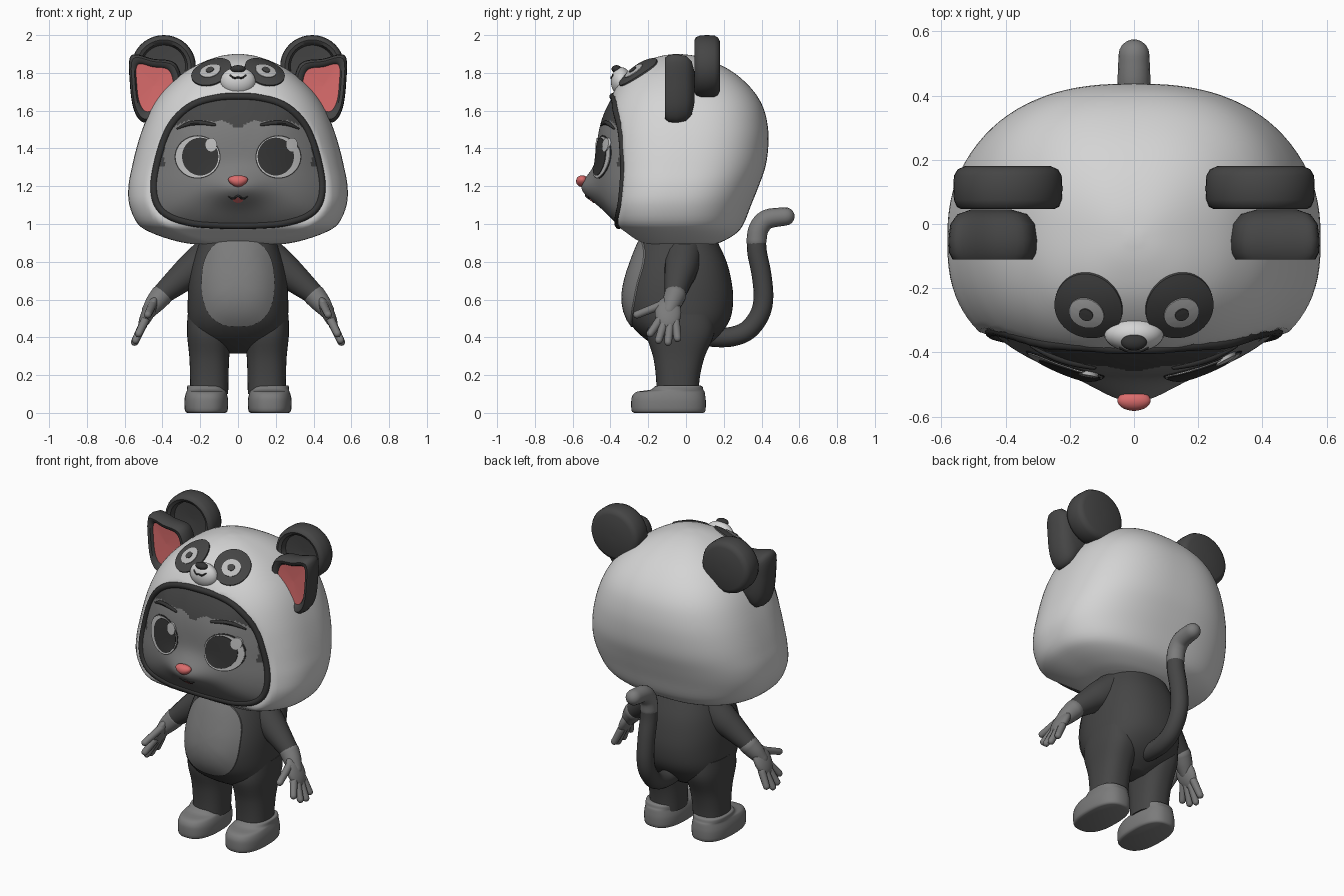
import bpy, bmesh, math
from mathutils import Vector, Matrix
from mathutils.bvhtree import BVHTree

if "Cube" in bpy.data.objects:
    bpy.data.objects.remove(bpy.data.objects["Cube"])


def material(name, r, g, b):
    m = bpy.data.materials.new(name)
    m.diffuse_color = (r, g, b, 1)
    m.use_nodes = True
    m.node_tree.nodes["Principled BSDF"].inputs["Base Color"].default_value = m.diffuse_color
    return m


WHITE = material("hood white", .66, .66, .66)
DARK = material("dark fur", .06, .06, .06)
GREY = material("grey fur", .2, .2, .2)
PINK = material("pink", .7, .15, .15)
EYE = material("eye white", .5, .5, .5)
BLACK = material("soft black", .035, .035, .035)


def spline(pts, sub, closed=False):
    n, out = len(pts), []
    for i in range(n if closed else n - 1):
        p = [pts[(i + k) % n] if closed else pts[min(max(i + k, 0), n - 1)] for k in (-1, 0, 1, 2)]
        for j in range(sub):
            t = j / sub
            out.append(tuple(.5 * (2 * b + (c - a) * t + (2 * a - 5 * b + 4 * c - d) * t * t
                                   + (3 * b - a - 3 * c + d) * t ** 3) for a, b, c, d in zip(*p)))
    return out if closed else out + [pts[-1]]


def finish(name, bm, mats, mirror):
    me = bpy.data.meshes.new(name)
    bm.to_mesh(me)
    bm.free()
    for m in mats:
        me.materials.append(m)
    ob = bpy.data.objects.new(name, me)
    bpy.context.collection.objects.link(ob)
    if mirror:
        ob.modifiers.new("Mirror", "MIRROR")
    return ob


def skin(name, rings, mats, mirror=False, loop=False, caps=(True, True), facing=None):
    """Bridge equal-sized rings of points into one surface."""
    bm = bmesh.new()
    vs = [[bm.verts.new(p) for p in r] for r in rings]
    n = len(vs[0])
    for a, b in zip(vs, vs[1:] + ([vs[0]] if loop else [])):
        for k in range(n):
            bm.faces.new((a[k], a[(k + 1) % n], b[(k + 1) % n], b[k]))
    if not loop:
        if caps[0]:
            bm.faces.new(vs[0])
        if caps[1]:
            bm.faces.new(vs[-1])
    bmesh.ops.recalc_face_normals(bm, faces=bm.faces)
    if facing is not None:
        bm.normal_update()
        if sum(f.normal.dot(facing) * f.calc_area() for f in bm.faces) < 0:
            bmesh.ops.reverse_faces(bm, faces=bm.faces)
    return finish(name, bm, mats, mirror)


def loft(name, rows, power, mat, cx=0, mirror=False, sub=4, seg=48):
    """Rows: z, half width, front y, back y, front limit."""
    rings = []
    for z, hw, yf, yb, lim in spline(rows, sub):
        ring = []
        for k in range(seg):
            a = 2 * math.pi * k / seg
            c, s = math.cos(a), math.sin(a)
            x = cx + hw * math.copysign(abs(c) ** (2 / power), c)
            y = (yf + yb) / 2 + (yb - yf) / 2 * math.copysign(abs(s) ** (2 / power), s)
            ring.append((x, max(y, lim), z))
        rings.append(ring)
    return skin(name, rings, [mat], mirror)


def tube(name, pts, mat, ref=(0, 1, 0), mirror=False, closed=False, sub=5, seg=16):
    """Points: x, y, z, radius; open ends are rounded."""
    path = spline(pts, sub, closed)
    P, R, ref, n = [Vector(p[:3]) for p in path], [p[3] for p in path], Vector(ref), len(path)
    stations = []
    for i in range(n):
        t = P[(i + 1) % n] - P[i - 1] if closed else P[min(i + 1, n - 1)] - P[max(i - 1, 0)]
        stations.append((P[i], t.normalized(), R[i]))
    if not closed:
        angs = [math.radians(a) for a in (20, 40, 60, 80)]
        p, t, r = stations[0]
        head = [(p - t * r * math.sin(a), t, r * math.cos(a)) for a in reversed(angs)]
        p, t, r = stations[-1]
        stations = head + stations + [(p + t * r * math.sin(a), t, r * math.cos(a)) for a in angs]
    rings = []
    for p, t, r in stations:
        u = t.cross(ref).normalized()
        v = t.cross(u)
        rings.append([p + r * (u * math.cos(a) + v * math.sin(a))
                      for a in (2 * math.pi * k / seg for k in range(seg))])
    return skin(name, rings, [mat], mirror, loop=closed)


def ball(name, c, r, mat, tilt=0, taper=0, mirror=False):
    bm = bmesh.new()
    bmesh.ops.create_uvsphere(bm, u_segments=28, v_segments=18, radius=1)
    for v in bm.verts:
        v.co.x *= 1 + taper * v.co.z
    bm.transform(Matrix.Translation(c) @ Matrix.Rotation(tilt, 4, 'Y') @ Matrix.Diagonal((*r, 1)))
    return finish(name, bm, [mat], mirror)


def tree(ob):
    return BVHTree.FromPolygons([v.co for v in ob.data.vertices], [p.vertices for p in ob.data.polygons])


def project(bvh, p, d):
    hit = bvh.ray_cast(p - d * .5, d)[0]
    return hit if hit is not None else p


def plate(name, bvh, c, d, size, mat, off=.006, power=2, turn=0, mirror=False):
    """Thin oval that hugs a surface."""
    c, d = Vector(c), Vector(d).normalized()
    u = d.cross(Vector((0, 0, 1))).normalized()
    v = u.cross(d)
    rings = []
    for t, o in ((1, -.003), (1, off), (.85, off), (.65, off), (.45, off), (.25, off), (.06, off)):
        ring = []
        for k in range(48):
            a = 2 * math.pi * k / 48
            x, y = (math.copysign(abs(q) ** (2 / power), q) * s * t
                    for q, s in zip((math.cos(a), math.sin(a)), size))
            x, y = x * math.cos(turn) - y * math.sin(turn), x * math.sin(turn) + y * math.cos(turn)
            ring.append(project(bvh, c + u * x + v * y, d) - d * o)
        rings.append(ring)
    return skin(name, rings, [mat], mirror, caps=(False, True), facing=-d)


def stroke(name, bvh, pts, mat, mirror=False):
    """Painted line from x, z, radius points seen from the front."""
    pts = [(*project(bvh, Vector((x, -.45, z)), FRONT), r) for x, z, r in spline(pts, 4)]
    return tube(name, pts, mat, mirror=mirror, sub=1, seg=8)


FRONT = Vector((0, 1, 0))

# hood
hood = loft("hood", [
    (.893, .24, -.2, .15, -.2), (.91, .33, -.27, .2, -.25), (.95, .45, -.36, .265, -.31),
    (1.0, .53, -.44, .305, -.36), (1.1, .575, -.47, .345, -.345), (1.2, .58, -.47, .385, -.335),
    (1.3, .562, -.47, .42, -.33), (1.4, .538, -.465, .435, -.335), (1.5, .507, -.455, .435, -.345),
    (1.6, .465, -.43, .415, -.37), (1.68, .415, -.395, .375, -.39), (1.75, .35, -.35, .315, -.5),
    (1.81, .275, -.295, .24, -.5), (1.86, .18, -.22, .145, -.5), (1.89, .09, -.13, .05, -.5),
    (1.9, .02, -.06, -.03, -.5)], 2.5, WHITE, seg=96)
hood_tree = tree(hood)

# hood opening rim
half = [(0, 1.675), (.12, 1.667), (.24, 1.63), (.33, 1.555), (.385, 1.46), (.425, 1.33), (.445, 1.2),
        (.425, 1.1), (.36, 1.04), (.24, 1.005), (.12, .995), (0, .992)]
outline = spline(half + [(-x, z) for x, z in half[-2:0:-1]], 5, True)
rim = [project(hood_tree, Vector((x, -.45, z)), FRONT) for x, z in outline]
tube("hood_rim", [(*p, .019) for p in rim], BLACK, closed=True, sub=1, seg=10)

# face with muzzle, dark forehead and temples
rings = []
for i in range(41):
    t = 1 - i / 41
    ring = []
    for p in rim:
        x, z = p.x * t, 1.3 + (p.z - 1.3) * t
        y = -.475 + (p.y + .475) * t ** 2.8
        ring.append((x, y - .085 * math.exp(-(x / .15) ** 2 - ((z - 1.19) / .09) ** 2), z))
    rings.append(ring)
face = skin("face", rings, [GREY, DARK], caps=(False, True), facing=-FRONT)
for p in face.data.polygons:
    x, z = abs(p.center.x), p.center.z
    if z > 1.545 - .04 * math.exp(-(x / .04) ** 2) - max(0, x - .28) * .6 or (x > .39 and z > 1.31):
        p.material_index = 1
face_tree = tree(face)

# eyes, brows, nose and mouth
for side, sx in (("left", -1), ("right", 1)):
    plate(side + "_eye_edge", face_tree, (sx * .214, -.45, 1.355), FRONT, (.122, .115), BLACK, .003)
    plate(side + "_eye", face_tree, (sx * .214, -.45, 1.355), FRONT, (.116, .109), EYE, .006)
    plate(side + "_pupil", face_tree, (sx * .2, -.45, 1.357), FRONT, (.096, .1), BLACK, .009)
    plate(side + "_eye_glint", face_tree, (sx * .214 + .072, -.45, 1.42), FRONT, (.03, .036), EYE, .012)
stroke("brow", face_tree, [(.32, 1.505, .005), (.26, 1.53, .012), (.19, 1.535, .012), (.125, 1.525, .008)],
       BLACK, True)
ball("nose", (0, -.55, 1.227), (.05, .032, .031), PINK, taper=.3)
stroke("mouth_line", face_tree, [(-.05, 1.145, .003), (-.025, 1.135, .006), (0, 1.15, .006),
                                 (.025, 1.135, .006), (.05, 1.145, .003)], BLACK)
plate("tongue", face_tree, (0, -.5, 1.126), FRONT, (.026, .014), PINK)

# animal face on the hood
slope = Vector((-.2, .62, -.75))
plate("hood_eye_patch", hood_tree, (.142, -.26, 1.81), slope, (.108, .12), DARK, .008, mirror=True)
plate("hood_eye", hood_tree, (.15, -.285, 1.82), slope, (.056, .056), EYE, .012, mirror=True)
plate("hood_pupil", hood_tree, (.15, -.285, 1.82), slope, (.022, .022), DARK, .016, mirror=True)
snout = ball("hood_snout", (0, -.343, 1.755), (.093, .055, .075), WHITE)
ball("hood_nose", (0, -.368, 1.82), (.04, .026, .021), BLACK)
stroke("hood_mouth", tree(snout), [(-.042, 1.788, .004), (-.02, 1.773, .005), (0, 1.776, .005),
                                   (.02, 1.773, .005), (.042, 1.788, .004)], BLACK)

# round hood ears, turned around the y axis
profile = [(.01, .18), (.13, .18), (.152, .17), (.163, .15), (.165, .11), (.163, .075), (.154, .053),
           (.14, .046), (.122, .055), (.112, .085), (.01, .095)]
skin("round_ear", [[(.393 + r * 1.03 * math.cos(a), y, 1.835 + r * math.sin(a))
                    for a in (2 * math.pi * k / 40 for k in range(40))] for r, y in profile], [DARK], True)

# pointed ears with pink inside
edge = spline([(.566, 1.892), (.45, 1.875), (.33, 1.85), (.3, 1.72), (.38, 1.6), (.49, 1.536),
               (.55, 1.6), (.573, 1.75)], 6, True)
steps = [(.045, .45), (.03, .78), (0, .95), (-.05, 1), (-.09, .98), (-.11, .9), (-.105, .77),
         (-.088, .7), (-.082, .02)]
ear = skin("pointed_ear", [[(.45 + (x - .45) * s, y, 1.73 + (z - 1.73) * s) for x, z in edge]
                           for y, s in steps], [DARK, PINK], True)
for p in ear.data.polygons:
    c = p.center
    if c.y < -.07 and all(ear.data.vertices[i].index >= 7 * len(edge) for i in p.vertices):
        p.material_index = 1

# torso and belly patch
body = loft("torso", [
    (.98, .17, -.2, .13, -1), (.9, .205, -.25, .17, -1), (.8, .24, -.29, .215, -1),
    (.7, .26, -.322, .24, -1), (.6, .266, -.335, .25, -1), (.5, .264, -.312, .235, -1),
    (.42, .245, -.25, .185, -1), (.36, .18, -.17, .12, -1), (.315, .06, -.08, .05, -1)], 2.3, DARK)
plate("belly_patch", tree(body), (0, -.3, .69), FRONT, (.193, .235), GREY, .008, 2.5)

# legs and feet
loft("leg", [(.1, .1, -.155, .065, -1), (.2, .102, -.16, .075, -1), (.3, .106, -.175, .1, -1),
             (.42, .118, -.21, .15, -1), (.52, .115, -.2, .15, -1)], 2.4, DARK, .152, True)
loft("foot", [(0, .1, -.275, .092, -1), (.012, .113, -.288, .103, -1), (.06, .116, -.29, .105, -1),
              (.09, .112, -.284, .102, -1), (.112, .105, -.26, .098, -1), (.122, .102, -.19, .092, -1),
              (.142, .1, -.162, .085, -1), (.146, .09, -.14, .06, -1)], 2.5, GREY, .168, True, sub=3)

# arms, hands and fingers
tube("arm", [(.13, -.01, .85, .1), (.235, -.025, .765, .09), (.31, -.04, .705, .075), (.4, -.057, .63, .056)],
     DARK, mirror=True)
tube("wrist", [(.405, -.058, .622, .059), (.44, -.075, .58, .052), (.47, -.09, .54, .04)], GREY, mirror=True)
ball("palm", (.475, -.095, .53), (.034, .07, .095), GREY, -.46, mirror=True)
fingers = [(-.14, .49, -.19, .42), (-.115, .48, -.145, .385), (-.085, .47, -.095, .375), (-.055, .48, -.045, .395)]
for i, (y0, z0, y1, z1) in enumerate(fingers + [(-.12, .575, -.26, .52)]):
    tube("thumb" if i == 4 else f"finger_{i + 1}",
         [(.42 + (.64 - z0) * .48, y0, z0, .023), (.42 + (.64 - z1) * .48, y1, z1, .02)],
         GREY, (1, 0, 0), True, seg=12)

# tail with grey tip
tube("tail", [(0, .08, .41, .05), (0, .16, .4, .052), (0, .25, .405, .052), (0, .33, .44, .052),
              (0, .39, .52, .052), (0, .41, .61, .052), (0, .4, .73, .052), (0, .378, .84, .052),
              (0, .373, .9, .051)], DARK, (1, 0, 0))
tube("tail_tip", [(0, .373, .91, .053), (0, .385, .975, .053), (0, .43, 1.025, .052), (0, .527, 1.04, .048)],
     GREY, (1, 0, 0))

# smooth shading with crisp edges
for ob in bpy.context.collection.objects:
    ob.select_set(True)
    bpy.context.view_layer.objects.active = ob
bpy.ops.object.shade_smooth_by_angle(angle=math.radians(45))
